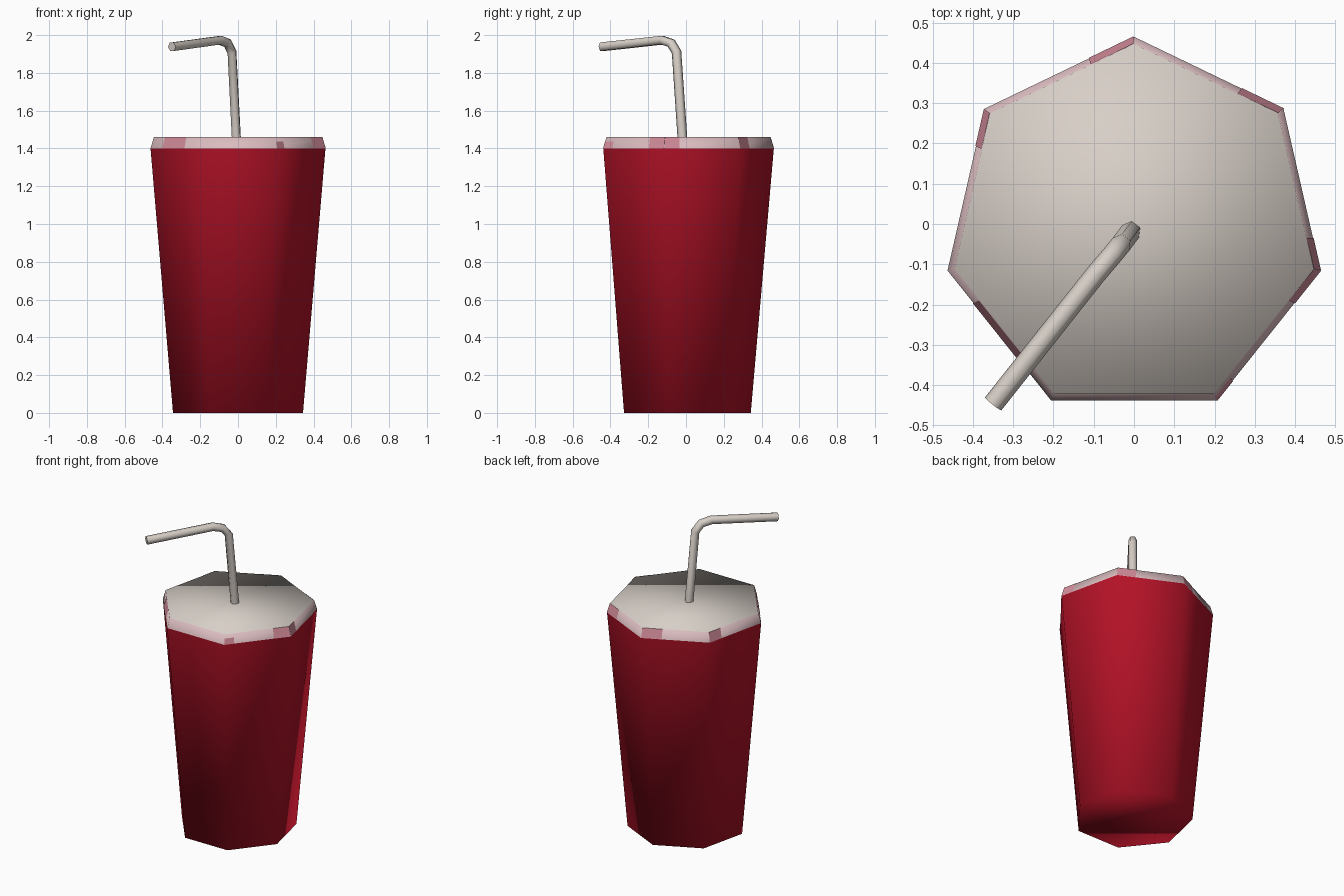
import bpy, bmesh, math
from mathutils import Vector

if "Cube" in bpy.data.objects:
    bpy.data.objects.remove(bpy.data.objects["Cube"])

SIDES = 7
CY = -0.01


def material(name, rgb):
    m = bpy.data.materials.new(name)
    m.diffuse_color = (*rgb, 1)
    m.use_nodes = True
    m.node_tree.nodes["Principled BSDF"].inputs["Base Color"].default_value = m.diffuse_color
    return m


red = material("cup red", (0.45, 0.006, 0.02))
white = material("lid white", (0.68, 0.62, 0.57))
pale = material("pale pink", (0.70, 0.50, 0.52))
pink = material("stain pink", (0.66, 0.27, 0.33))


def corner(k, r, z):
    a = math.pi / 2 + k * 2 * math.pi / SIDES
    return Vector((r * math.cos(a), CY + r * math.sin(a), z))


def new_object(name, bm, mats, smooth=True):
    me = bpy.data.meshes.new(name)
    for f in bm.faces:
        f.smooth = smooth
    bm.to_mesh(me)
    bm.free()
    for m in mats:
        me.materials.append(m)
    ob = bpy.data.objects.new(name, me)
    bpy.context.collection.objects.link(ob)
    return ob


def frustum(name, low, high, mats, cap_low, cap_high):
    """Seven-sided tapered wall; material 0 on caps, last material on the wall."""
    bm = bmesh.new()
    a, b = [[bm.verts.new(corner(k, r, z)) for k in range(SIDES)]
            for r, z in (low, high)]
    for k in range(SIDES):
        n = (k + 1) % SIDES
        f = bm.faces.new((a[k], a[n], b[n], b[k]))
        f.material_index = len(mats) - 1
    if cap_low:
        bm.faces.new(a[::-1])
    if cap_high:
        bm.faces.new(b)
    return new_object(name, bm, mats)


# Cup body and lid
LOW, HIGH = (0.475, 1.40), (0.457, 1.46)
frustum("cup", (0.353, 0.0), (0.475, 1.40), [red], True, False)
frustum("lid", LOW, HIGH, [white, pale], False, True)

# Pink stains on the lid rim: side, start, end, height as fractions
stains = [(0, 0, .3, 1), (1, 0, .23, 1), (2, .25, .7, 1), (4, 0, .15, .6),
          (4, .75, 1, 1), (5, 0, .2, 1), (6, 0, .28, 1)]
bm = bmesh.new()
for k, t0, t1, h in stains:
    a, b = corner(k, *LOW), corner(k + 1, *LOW)
    c, d = corner(k, *HIGH), corner(k + 1, *HIGH)
    out = (b - a).cross(c - a).normalized() * 0.0015
    lo = [a.lerp(b, t) for t in (t0, t1)]
    hi = [c.lerp(d, t) for t in (t0, t1)]
    hi = [p.lerp(q, h) for p, q in zip(lo, hi)]
    bm.faces.new([bm.verts.new(p + out) for p in (lo[0], lo[1], hi[1], hi[0])])
new_object("lid_stains", bm, [pink], False)

# Bent drinking straw
path = [(-0.008, -0.018, 1.44), (-0.032, -0.05, 1.91), (-0.055, -0.078, 1.957),
        (-0.095, -0.125, 1.973), (-0.35, -0.447, 1.938)]
cu = bpy.data.curves.new("straw", 'CURVE')
cu.dimensions = '3D'
cu.bevel_depth = 0.026
cu.bevel_resolution = 1
cu.use_fill_caps = True
sp = cu.splines.new('POLY')
sp.points.add(len(path) - 1)
for p, co in zip(sp.points, path):
    p.co = (*co, 1)
sp.use_smooth = True
cu.materials.append(white)
straw = bpy.data.objects.new("straw", cu)
bpy.context.collection.objects.link(straw)
bpy.context.view_layer.objects.active = straw
straw.select_set(True)
bpy.ops.object.convert(target='MESH')
